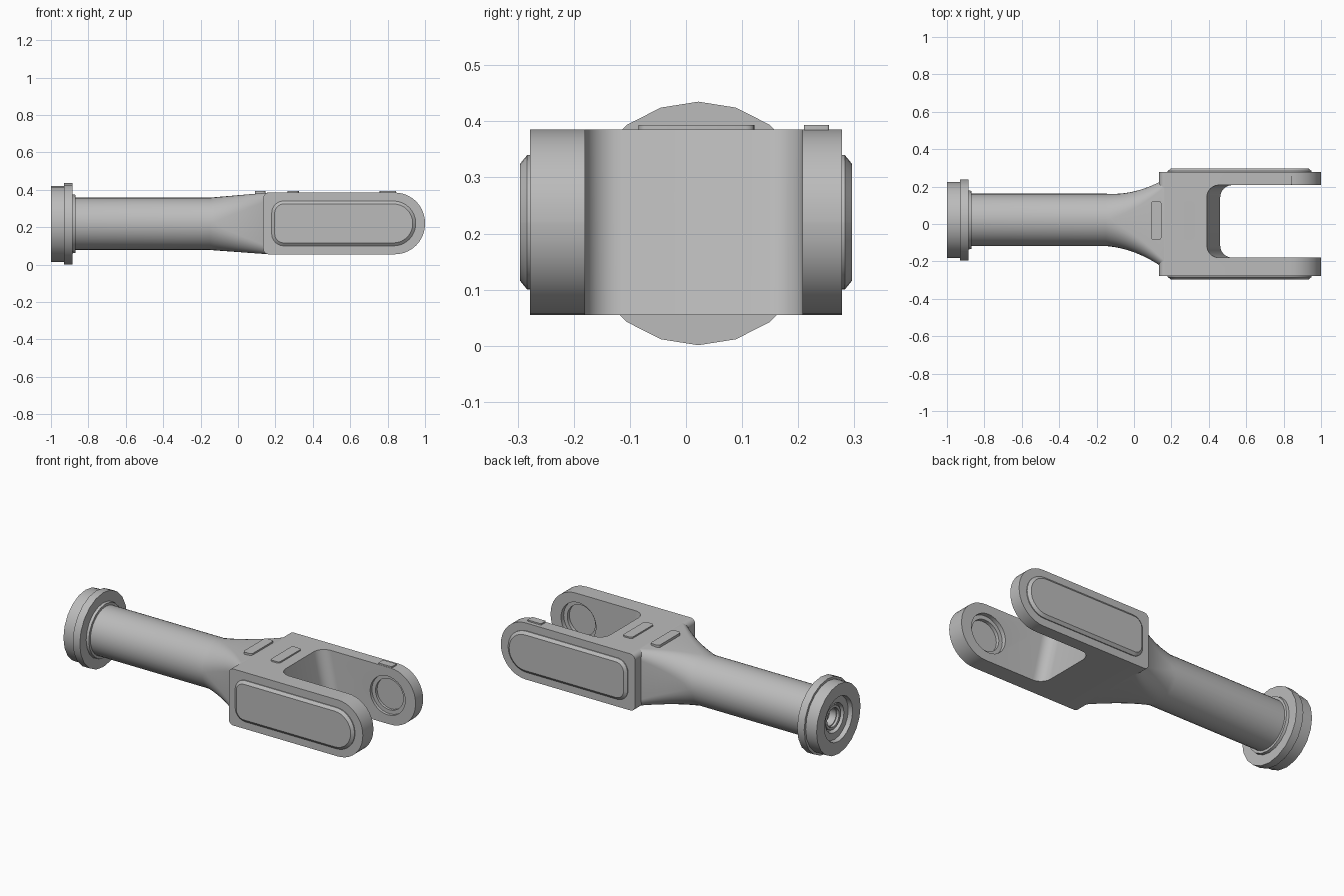
import bpy, bmesh
from math import sin, cos, pi, radians

old = bpy.data.objects.get("Cube")
if old:
    bpy.data.objects.remove(old, do_unlink=True)

grey = bpy.data.materials.new("satin grey")
grey.use_nodes = True
colour = (0.5, 0.5, 0.5, 1)
grey.diffuse_color = colour
grey.node_tree.nodes["Principled BSDF"].inputs["Base Color"].default_value = colour

CY, CZ = 0.022, 0.218      # shaft axis
MID, HALF = 0.22, 0.165    # fork centre height and half height


def rounded(u0, u1, v0, v1, left, right=None, steps=8):
    """Rounded rectangle outline with separate corner radii at each u end."""
    right = left if right is None else right
    corners = [(u1 - right, v1 - right, right, 0), (u0 + left, v1 - left, left, 1),
               (u0 + left, v0 + left, left, 2), (u1 - right, v0 + right, right, 3)]
    return [(u + r * cos((q + i / steps) * pi / 2), v + r * sin((q + i / steps) * pi / 2))
            for u, v, r, q in corners for i in range(steps + 1)]


def loft(name, rings, closed=False):
    """Skin a list of equal-length rings, capping the ends unless closed."""
    bm = bmesh.new()
    rows = [[bm.verts.new(p) for p in ring] for ring in rings]
    n = len(rows[0])
    pairs = list(zip(rows, rows[1:]))
    if closed:
        pairs.append((rows[-1], rows[0]))
    else:
        bm.faces.new(rows[0])
        bm.faces.new(rows[-1])
    for a, b in pairs:
        for i in range(n):
            j = (i + 1) % n
            bm.faces.new((a[i], a[j], b[j], b[i]))
    bmesh.ops.remove_doubles(bm, verts=bm.verts, dist=0.00001)
    bmesh.ops.recalc_face_normals(bm, faces=bm.faces)
    mesh = bpy.data.meshes.new(name)
    bm.to_mesh(mesh)
    bm.free()
    mesh.materials.append(grey)
    ob = bpy.data.objects.new(name, mesh)
    bpy.context.collection.objects.link(ob)
    return ob


def smooth(ob, angle=32):
    bpy.ops.object.select_all(action='DESELECT')
    ob.select_set(True)
    bpy.context.view_layer.objects.active = ob
    bpy.ops.object.shade_smooth_by_angle(angle=radians(angle))


def cut(ob, cutter):
    mod = ob.modifiers.new("cut", 'BOOLEAN')
    mod.operation, mod.solver, mod.object = 'DIFFERENCE', 'EXACT', cutter
    bpy.context.view_layer.objects.active = ob
    bpy.ops.object.modifier_apply(modifier=mod.name)
    bpy.data.objects.remove(cutter, do_unlink=True)


def along_y(outline, y):
    return [(x, y, z) for x, z in outline]


def along_z(outline, z):
    return [(x, y, z) for x, y in outline]


def circle(x, r, sides=20):
    return [(x, CY + r * sin(i * 2 * pi / sides), CZ + r * cos(i * 2 * pi / sides))
            for i in range(sides)]


# Shaft with a flare that turns from round to a rounded rectangle
def shaft_ring(x, t):
    y, z = CY * (1 - t), CZ + (MID - CZ) * t
    w = 0.14 + 0.1 * t ** 2
    h = 0.14 + 0.025 * t
    r = 0.14 - 0.1 * t
    return [(x, a, b) for a, b in rounded(y - w, y + w, z - h, z + h, r)]


flare = [shaft_ring(-0.15 + 0.315 * i / 12, i / 12) for i in range(13)]
smooth(loft("shaft", [shaft_ring(-0.9, 0)] + flare), 40)

# Mounting flange with a stepped bore in its end face
profile = [(-0.87, 0.12), (-0.87, 0.155), (-0.885, 0.158), (-0.885, 0.217),
           (-0.93, 0.217), (-0.93, 0.203), (-1, 0.203), (-1, 0.13),
           (-0.975, 0.125), (-0.975, 0.085), (-0.95, 0.08), (-0.95, 0.05),
           (-0.91, 0.045)]
smooth(loft("flange", [circle(x, r) for x, r in profile]))
smooth(loft("hub_ring", [circle(x, r) for x, r in
       [(-0.94, 0.07), (-0.965, 0.07), (-0.965, 0.055), (-0.94, 0.055)]], closed=True))

# Fork: side outline, sloped slot between the prongs, bearing seats
side = rounded(0.135, 1, MID - HALF, MID + HALF, 0.03, 0.162, steps=10)
fork = loft("fork", [along_y(side, -0.278), along_y(side, 0.278)])
slot = [along_z(rounded(x, 1.3, -0.18, 0.208, 0.065), z)
        for x, z in [(0.473, 0), (0.377, 0.44)]]
cut(fork, loft("slot_cutter", slot))


def disc(r, y, x=0.82, sides=32):
    return [(x + r * cos(i * 2 * pi / sides), y, MID + r * sin(i * 2 * pi / sides))
            for i in range(sides)]


cut(fork, loft("seat_cutter", [disc(0.113, -0.225), disc(0.113, 0.24)]))
smooth(fork)

# Bearing steps inside the seats
for name, y0, y1 in [("right_bearing", -0.225, -0.205), ("left_bearing", 0.24, 0.225)]:
    smooth(loft(name, [disc(0.113, y0), disc(0.113, y1),
                       disc(0.09, y1), disc(0.09, y0)], closed=True))

# Chamfered cover panels on the outer sides
for name, s in [("front_cover", -1), ("back_cover", 1)]:
    rings = [along_y(rounded(0.18 + d, 0.95 - d, 0.1 + d, 0.34 - d, 0.065 - d, 0.118 - d),
                     s * y) for d, y in [(0, 0.27), (0, 0.283), (0.016, 0.296)]]
    smooth(loft(name, rings), 25)

# Raised pads on the top face
for name, x0, x1, y0, y1, r in [("rear_pad", 0.09, 0.147, -0.085, 0.122, 0.015),
                                ("middle_pad", 0.265, 0.325, -0.085, 0.122, 0.015),
                                ("prong_pad", 0.757, 0.845, 0.21, 0.255, 0.004)]:
    outline = rounded(x0, x1, y0, y1, r, steps=4)
    smooth(loft(name, [along_z(outline, 0.36), along_z(outline, 0.393)]))
